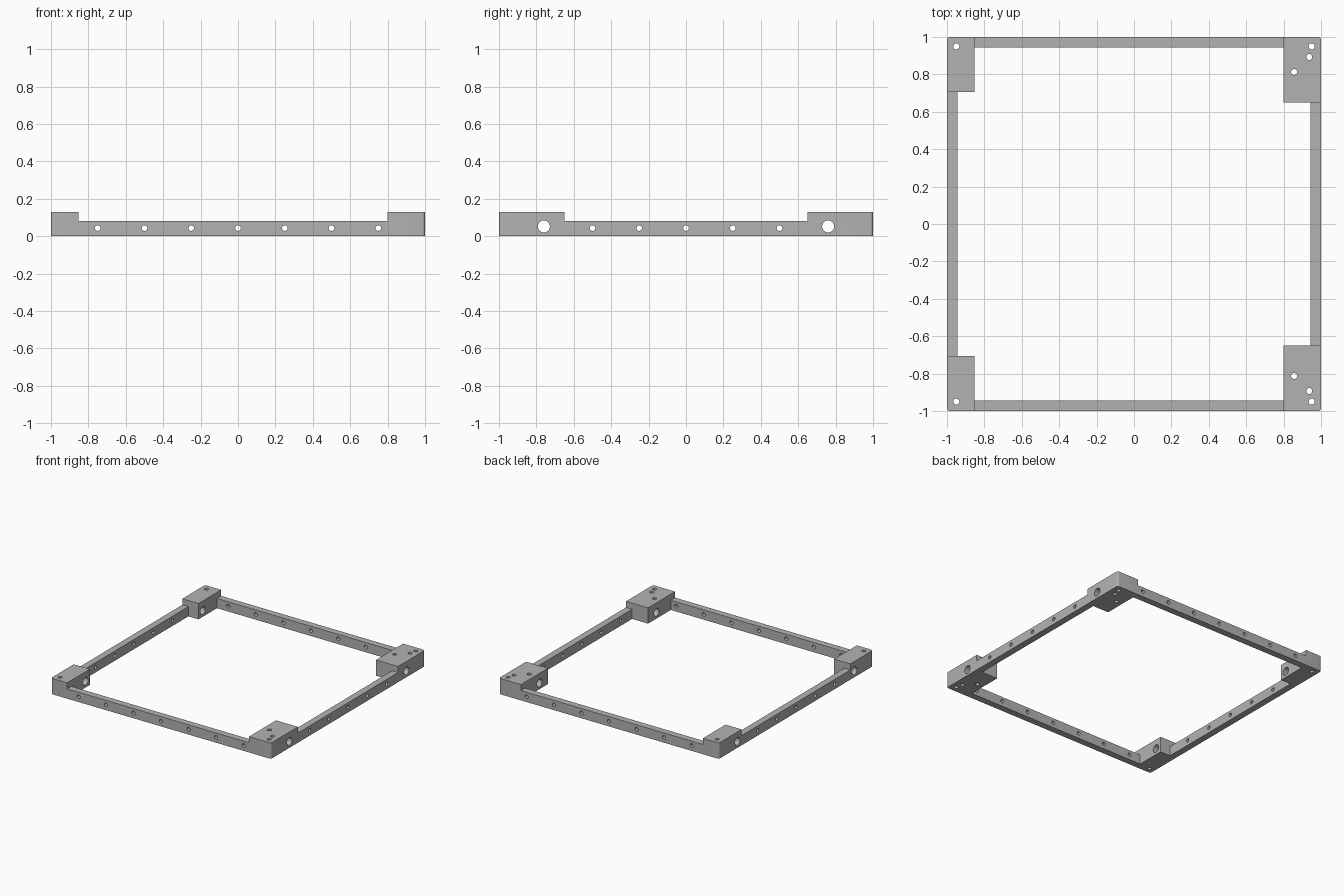
import bpy
import math

cube = bpy.data.objects.get("Cube")
if cube:
    bpy.data.objects.remove(cube, do_unlink=True)

HEIGHT, RAIL_TOP, HOLE_Z = 0.13, 0.08, 0.043
LEFT_X, RIGHT_X = -0.853, 0.80       # inner ends of the corner blocks along x
LEFT_Y, RIGHT_Y = 0.705, 0.65        # inner ends of the corner blocks along y
INNER = 0.945                        # inside face of the rails

grey = bpy.data.materials.new("plain_grey")
grey.use_nodes = True
grey.diffuse_color = (0.45, 0.45, 0.45, 1)
grey.node_tree.nodes["Principled BSDF"].inputs["Base Color"].default_value = grey.diffuse_color


def box(name, x0, x1, y0, y1, z0, z1):
    bpy.ops.mesh.primitive_cube_add(
        size=1, location=((x0 + x1) / 2, (y0 + y1) / 2, (z0 + z1) / 2))
    obj = bpy.context.object
    obj.name = name
    obj.scale = (x1 - x0, y1 - y0, z1 - z0)
    bpy.ops.object.transform_apply(location=True, rotation=True, scale=True)
    return obj


def drill(axis, location, radius, depth=2.4):
    turn = {"x": (0, math.pi / 2, 0), "y": (math.pi / 2, 0, 0), "z": (0, 0, 0)}[axis]
    bpy.ops.mesh.primitive_cylinder_add(
        vertices=32, radius=radius, depth=depth, location=location, rotation=turn)
    return bpy.context.object


def apply(obj, mod):
    bpy.context.view_layer.objects.active = obj
    bpy.ops.object.modifier_apply(modifier=mod.name)


def cut(target, cutter):
    cutter.hide_render = True
    mod = target.modifiers.new("cut", "BOOLEAN")
    mod.operation = "DIFFERENCE"
    mod.solver = "EXACT"
    mod.object = cutter
    apply(target, mod)
    bpy.data.objects.remove(cutter, do_unlink=True)


# Slab with rounded vertical corners
frame = box("corner_block_frame", -1, 1, -1, 1, 0, HEIGHT)
weights = frame.data.attributes.new("bevel_weight_edge", "FLOAT", "EDGE")
for edge in frame.data.edges:
    a, b = (frame.data.vertices[i].co for i in edge.vertices)
    weights.data[edge.index].value = 1.0 if abs(a.z - b.z) > 0.05 else 0.0
bevel = frame.modifiers.new("round", "BEVEL")
bevel.limit_method = "WEIGHT"
bevel.width = 0.015
bevel.segments = 5
apply(frame, bevel)

# Open middle (through) and lowered rail tops, leaving the four corner blocks
for reach, bottom in ((INNER, -0.1), (1.1, RAIL_TOP)):
    cut(frame, box("cutter", LEFT_X, RIGHT_X, -reach, reach, bottom, 0.3))
    cut(frame, box("cutter", 0, reach, -RIGHT_Y, RIGHT_Y, bottom, 0.3))
    cut(frame, box("cutter", -reach, 0, -LEFT_Y, LEFT_Y, bottom, 0.3))

# Small holes along the rails
for i in range(-3, 4):
    cut(frame, drill("y", (i / 4, 0, HOLE_Z), 0.015))
    if abs(i) < 3:
        cut(frame, drill("x", (0, i / 4, HOLE_Z), 0.015))

# Large cross holes and vertical screw holes in the corner blocks
for side in (-1, 1):
    cut(frame, drill("x", (0, side * 0.76, 0.052), 0.032))
    for x, y in ((-0.95, 0.95), (0.95, 0.95), (0.937, 0.893), (0.856, 0.813)):
        cut(frame, drill("z", (x, side * y, HEIGHT / 2), 0.016, 0.5))

frame.data.materials.clear()
frame.data.materials.append(grey)
for face in frame.data.polygons:
    face.material_index = 0
bpy.ops.object.select_all(action="DESELECT")
frame.select_set(True)
bpy.context.view_layer.objects.active = frame
bpy.ops.object.shade_smooth_by_angle(angle=math.radians(30))
